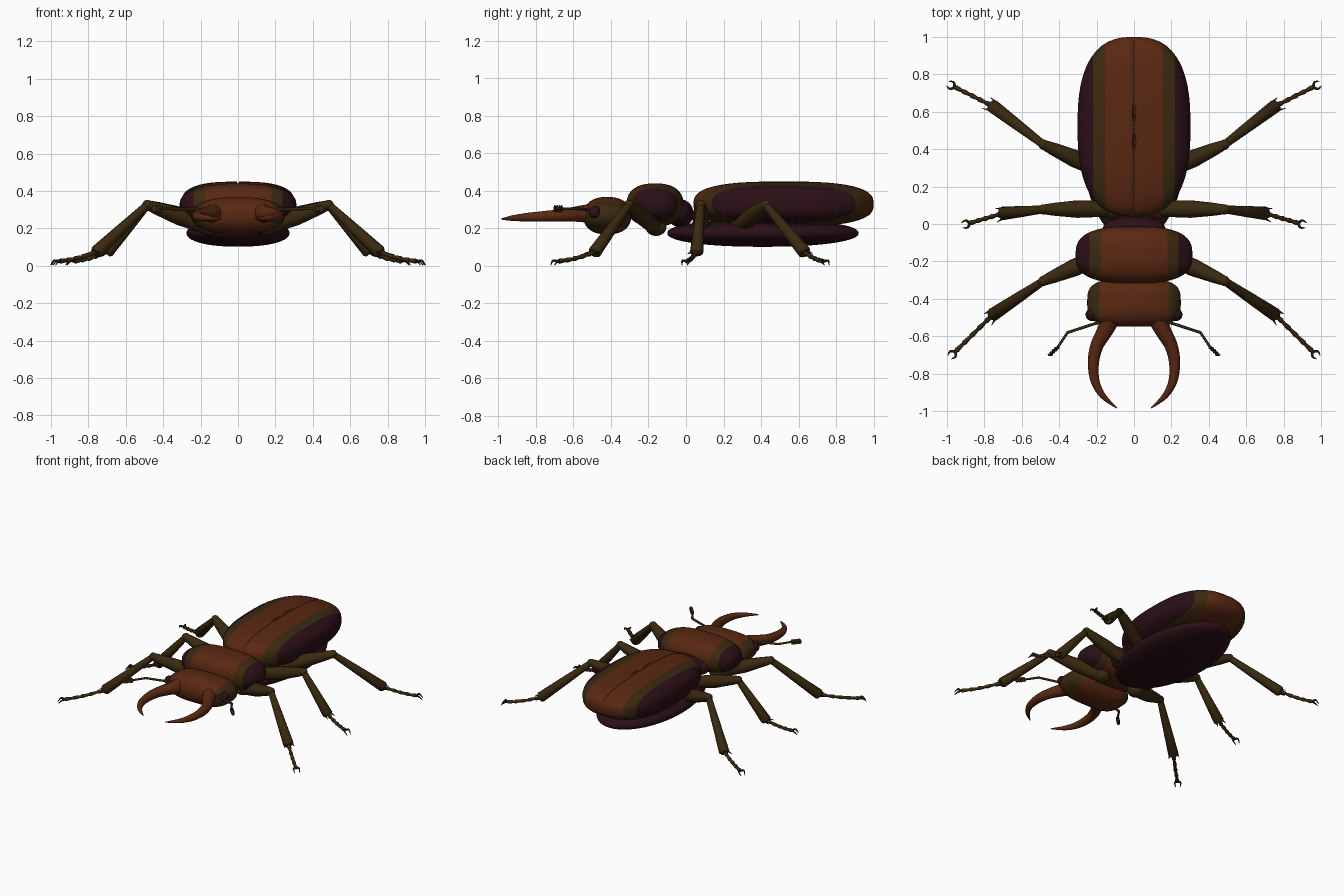
import bpy, bmesh, math
from mathutils import Vector

if "Cube" in bpy.data.objects:
    bpy.data.objects.remove(bpy.data.objects["Cube"])


def material(name, rgb):
    m = bpy.data.materials.new(name)
    m.use_nodes = True
    m.diffuse_color = (*rgb, 1)
    bsdf = m.node_tree.nodes["Principled BSDF"]
    bsdf.inputs["Base Color"].default_value = (*rgb, 1)
    bsdf.inputs["Roughness"].default_value = 0.6
    return m


RUST = material("rust shell", (0.1, 0.021, 0.006))
OLIVE = material("olive brown", (0.042, 0.022, 0.005))
MAROON = material("dark maroon", (0.024, 0.005, 0.008))


def finish(name, bm, mats):
    bmesh.ops.recalc_face_normals(bm, faces=bm.faces)
    mesh = bpy.data.meshes.new(name)
    bm.to_mesh(mesh)
    bm.free()
    for m in mats:
        mesh.materials.append(m)
    ob = bpy.data.objects.new(name, mesh)
    bpy.context.collection.objects.link(ob)
    bpy.ops.object.select_all(action="DESELECT")
    ob.select_set(True)
    bpy.context.view_layer.objects.active = ob
    bpy.ops.object.shade_smooth_by_angle(angle=math.radians(50))
    return ob


def rounded(name, centre, radii, p=2, q=2, mats=(MAROON,), bands=(), groove=0):
    """Superellipsoid; p squares the plan, q the section; bands split colours by |x|."""
    bm = bmesh.new()
    bmesh.ops.create_uvsphere(bm, u_segments=56, v_segments=32, radius=1)
    for v in bm.verts:
        x, y, z = (abs(c) for c in v.co)
        f = ((x**p + y**p) ** (q / p) + z**q) ** (1 / q)
        v.co = Vector(centre) + Vector(c / f * r for c, r in zip(v.co, radii))
    cuts = list(bands) + ([0.012, 0.001] if groove else [])
    for cut in cuts:
        for s in (-1, 1):
            bmesh.ops.bisect_plane(bm, geom=bm.verts[:] + bm.edges[:] + bm.faces[:],
                                   plane_co=(s * cut, 0, 0), plane_no=(1, 0, 0))
    for f in bm.faces:
        x = abs(f.calc_center_median().x)
        f.material_index = sum(x > b for b in bands)
    for v in bm.verts:
        if groove and abs(v.co.x) < 0.005 and v.co.z > centre[2]:
            v.co.z -= groove
    return finish(name, bm, mats)


def tube(name, pts, radii, mat, sides=12, steps=1):
    """Tapered round limb along a path, smoothed when steps > 1."""
    pts = [Vector(p) for p in pts]
    path, rad = [], []
    for i in range(len(pts) - 1):
        a, b = pts[i], pts[i + 1]
        before, after = pts[max(i - 1, 0)], pts[min(i + 2, len(pts) - 1)]
        for k in range(steps):
            t = k / steps
            path.append(0.5 * (2 * a + (b - before) * t + (2 * before - 5 * a + 4 * b - after) * t**2
                               + (3 * a - before - 3 * b + after) * t**3) if steps > 1 else a)
            rad.append(radii[i] + (radii[i + 1] - radii[i]) * t)
    path.append(pts[-1])
    rad.append(radii[-1])
    bm = bmesh.new()
    rings = []
    for i, (c, r) in enumerate(zip(path, rad)):
        tangent = path[min(i + 1, len(path) - 1)] - path[max(i - 1, 0)]
        side = tangent.cross(Vector((0, 0, 1))).normalized()
        up = side.cross(tangent).normalized()
        angles = [math.tau * k / sides for k in range(sides)]
        rings.append([bm.verts.new(c + r * (math.cos(a) * side + math.sin(a) * up)) for a in angles])
    for a, b in zip(rings, rings[1:]):
        for k in range(sides):
            n = (k + 1) % sides
            bm.faces.new((a[k], a[n], b[n], b[k]))
    bm.faces.new(rings[0])
    bm.faces.new(rings[-1])
    return finish(name, bm, (mat,))


# Body shells
SHELL = (RUST, OLIVE, MAROON)
rounded("wing_cases", (0, 0.52, 0.33), (0.302, 0.48, 0.12), 2.6, 2.8, SHELL, (0.155, 0.22), 0.012)
rounded("abdomen", (0, 0.41, 0.175), (0.275, 0.51, 0.073), 2, 2.2)
rounded("waist", (0, -0.03, 0.28), (0.17, 0.07, 0.075))
rounded("thorax_shield", (0, -0.165, 0.325), (0.312, 0.152, 0.115), 2.8, 2.4, SHELL, (0.18, 0.237))
rounded("head", (0, -0.42, 0.268), (0.25, 0.128, 0.1), 3.4, 2.3, (RUST, OLIVE), (0.185,))

# Leg joints: hip, knee, ankle, toe
LEGS = {
    "front": ((0.15, -0.16, 0.205), (0.485, -0.305, 0.325), (0.755, -0.485, 0.075), (0.955, -0.682, 0.024)),
    "middle": ((0.12, 0.082, 0.21), (0.485, 0.078, 0.325), (0.70, 0.057, 0.075), (0.878, 0.005, 0.024)),
    "hind": ((0.15, 0.275, 0.205), (0.485, 0.425, 0.325), (0.755, 0.63, 0.075), (0.958, 0.732, 0.024)),
}


def leg(label, s, joints):
    hip, knee, ankle, toe = (Vector((s * j[0], j[1], j[2])) for j in joints)
    rounded(label + "_hip", hip, (0.06, 0.055, 0.045), mats=(OLIVE,))
    tube(label + "_thigh", [hip, hip.lerp(knee, 0.5), hip.lerp(knee, 0.85), knee],
         [0.042, 0.047, 0.034, 0.026], OLIVE)
    rounded(label + "_knee", knee, (0.027,) * 3, mats=(OLIVE,))
    end = ankle + (ankle - knee) * 0.03
    tube(label + "_shin", [knee, knee.lerp(ankle, 0.5), ankle, end], [0.021, 0.029, 0.036, 0.026], OLIVE)
    # Spurs at the ankle
    across = (ankle - knee).cross(Vector((0, 0, 1))).normalized()
    ahead = (toe - ankle).normalized()
    for d in (-1, 1):
        base = ankle + across * d * 0.025
        tube(label + "_spur", [base, base + ahead * 0.04 + across * d * 0.012], [0.008, 0.001], OLIVE, 6)
    # Beaded foot
    for k in range(5):
        a, b = ankle.lerp(toe, k / 5), ankle.lerp(toe, (k + 1) / 5)
        a.z -= 0.008 * math.sin(math.pi * k / 5)
        b.z -= 0.008 * math.sin(math.pi * (k + 1) / 5)
        tube(label + "_foot_bead", [a, a.lerp(b, 0.8), b], [0.009, 0.014, 0.009], OLIVE, 8)
    # Paired claws
    flat = Vector((ahead.x, ahead.y, 0)).normalized()
    for d in (-1, 1):
        out = flat.cross(Vector((0, 0, d)))
        tube(label + "_claw", [toe, toe + flat * 0.018 + out * 0.02 + Vector((0, 0, 0.004)),
                               toe + flat * 0.042 + out * 0.014 - Vector((0, 0, 0.02))],
             [0.009, 0.006, 0.002], OLIVE, 6, 4)


for s, side in ((1, "left"), (-1, "right")):
    for place, joints in LEGS.items():
        leg(f"{side}_{place}", s, joints)

    rounded(side + "_eye", (s * 0.225, -0.485, 0.285), (0.034,) * 3)

    # Curved jaw
    jaw = [(0.125, -0.5, 0.28), (0.155, -0.57, 0.277), (0.198, -0.65, 0.27), (0.217, -0.74, 0.265),
           (0.208, -0.84, 0.26), (0.165, -0.92, 0.255), (0.09, -0.985, 0.25)]
    tube(side + "_jaw", [(s * x, y, z) for x, y, z in jaw],
         [0.055, 0.043, 0.035, 0.03, 0.024, 0.016, 0.002], RUST, 14, 5)

    # Feeler with toothed club
    feeler = [(0.17, -0.52, 0.3), (0.355, -0.58, 0.305), (0.415, -0.67, 0.305)]
    tube(side + "_feeler", [(s * x, y, z) for x, y, z in feeler], [0.008, 0.008, 0.007], OLIVE, 8)
    for k in range(4):
        rounded(side + "_feeler_tooth", (s * (0.414 + 0.011 * k), -0.663 - 0.012 * k, 0.305),
                (0.015, 0.007, 0.02), mats=(OLIVE,))
